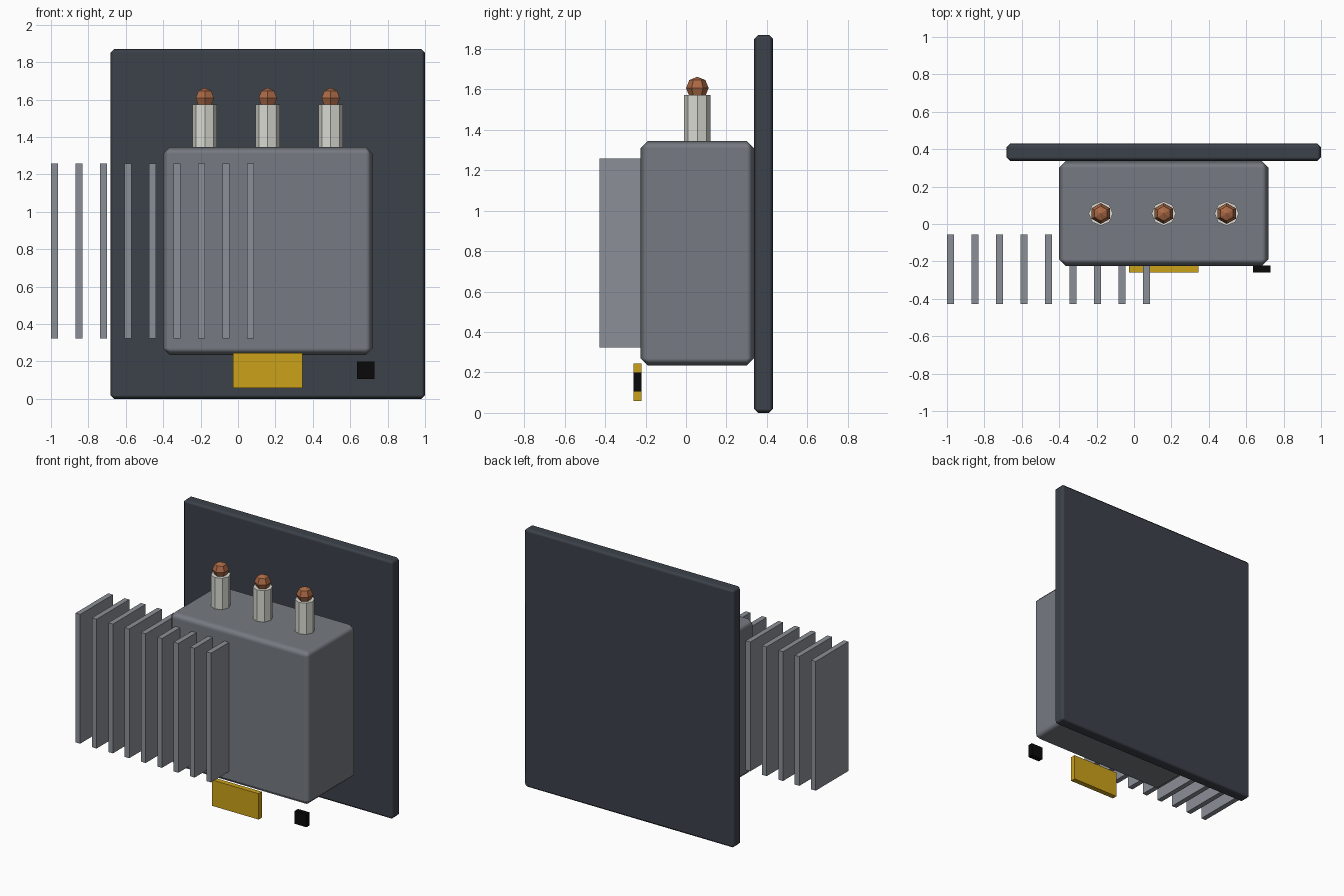
import bpy, math

if "Cube" in bpy.data.objects:
    bpy.data.objects.remove(bpy.data.objects["Cube"])

def material(name, rgb):
    m = bpy.data.materials.new(name)
    m.diffuse_color = (*rgb, 1)
    m.use_nodes = True
    m.node_tree.nodes["Principled BSDF"].inputs["Base Color"].default_value = m.diffuse_color
    return m

panel_mat = material("dark_slate", (0.045, 0.053, 0.068))
tank_mat = material("steel_grey", (0.18, 0.195, 0.22))
fin_mat = material("light_grey", (0.26, 0.28, 0.31))
ceramic_mat = material("ceramic", (0.7, 0.7, 0.65))
copper_mat = material("copper", (0.40, 0.14, 0.06))
yellow_mat = material("yellow", (0.60, 0.36, 0.01))
black_mat = material("black", (0.003, 0.003, 0.003))

def finish(name, mat):
    ob = bpy.context.object
    ob.name = name
    ob.data.materials.append(mat)
    return ob

def box(name, center, size, mat, bevel=0):
    bpy.ops.mesh.primitive_cube_add(size=1, location=center)
    ob = finish(name, mat)
    ob.scale = size
    bpy.ops.object.transform_apply(location=False, rotation=False, scale=True)
    if bevel:
        bpy.ops.object.shade_smooth()
        mod = ob.modifiers.new("chamfer", 'BEVEL')
        mod.width = bevel
        mod.segments = 1
        mod.harden_normals = True
    return ob

U = 0.935     # overall scale of the design units
CX = 0.159    # centre line of panel, tank and bushings
CZ = 0.79     # mid height of tank and fins
TANK_Y = 0.056

# Backing panel and tank
box("back_panel", (CX, 0.384, U), (1.8 * U, 0.1 * U, 2 * U), panel_mat, 0.02)
box("tank", (CX, TANK_Y, CZ), (1.2 * U, 0.6 * U, 1.19 * U), tank_mat, 0.037)

# Row of cooling fins
for i in range(9):
    box(f"cooling_fin_{i + 1}", (-0.981 + 0.1309 * i, -0.242, CZ),
        (0.04 * U, 0.4 * U, U), fin_mat)

# Bushings with copper terminals
for i in (-1, 0, 1):
    x = CX + i * 0.36 * U
    bpy.ops.mesh.primitive_cylinder_add(vertices=8, radius=0.065, depth=0.28,
                                        location=(x, TANK_Y, 1.433))
    finish(f"bushing_{i + 2}", ceramic_mat)
    bpy.ops.mesh.primitive_uv_sphere_add(segments=6, ring_count=4, radius=0.056,
                                         location=(x, TANK_Y, 1.607))
    finish(f"terminal_{i + 2}", copper_mat)

# Warning plate and small latch block
box("warning_plate", (CX, -0.24, 0.152), (0.4 * U, 0.04 * U, 0.2 * U), yellow_mat)
box("latch_block", (0.682, -0.24, 0.152), (0.1 * U, 0.04 * U, 0.1 * U), black_mat)
